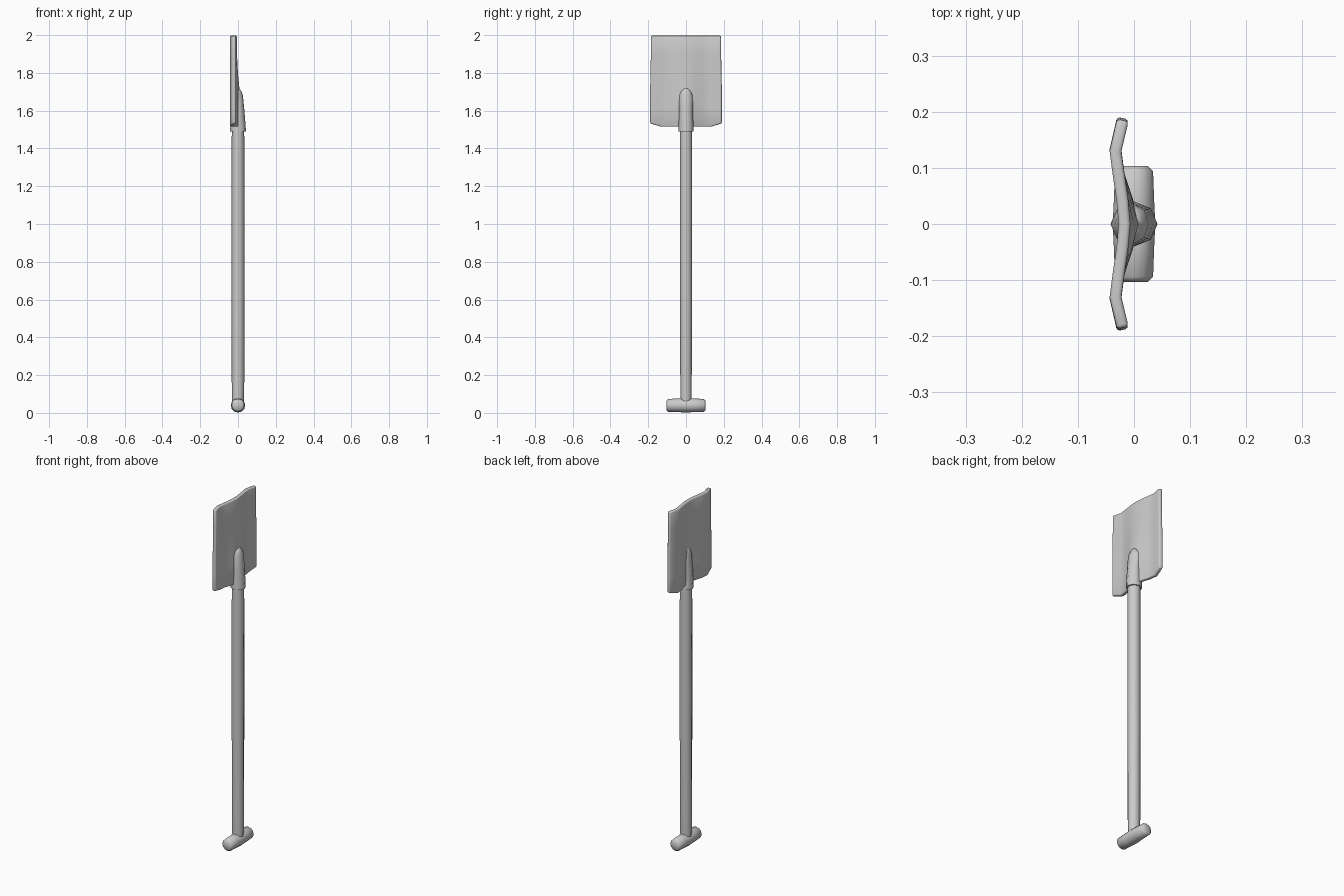
import bpy, bmesh, math
from mathutils import Matrix

if "Cube" in bpy.data.objects:
    bpy.data.objects.remove(bpy.data.objects["Cube"])


def finish(name, bm, angle=50):
    bmesh.ops.recalc_face_normals(bm, faces=bm.faces)
    me = bpy.data.meshes.new(name)
    bm.to_mesh(me)
    bm.free()
    ob = bpy.data.objects.new(name, me)
    bpy.context.collection.objects.link(ob)
    bpy.ops.object.select_all(action='DESELECT')
    bpy.context.view_layer.objects.active = ob
    ob.select_set(True)
    bpy.ops.object.shade_smooth_by_angle(angle=math.radians(angle))
    return ob


def loft(name, rings, sides, matrix=Matrix(), angle=50):
    """Rings are (z, centre x, radius x, radius y)."""
    bm = bmesh.new()
    loops = []
    for z, cx, rx, ry in rings:
        loops.append([bm.verts.new((cx + rx * math.cos(2 * math.pi * i / sides),
                                    ry * math.sin(2 * math.pi * i / sides), z))
                      for i in range(sides)])
    for a, b in zip(loops, loops[1:]):
        for i in range(sides):
            j = (i + 1) % sides
            bm.faces.new((a[i], a[j], b[j], b[i]))
    bm.faces.new(loops[0])
    bm.faces.new(loops[-1])
    bmesh.ops.transform(bm, matrix=matrix, verts=bm.verts)
    return finish(name, bm, angle)


# long shaft
loft("shaft", [(0.045, 0, 0.030, 0.028), (0.10, 0, 0.033, 0.030),
               (0.8, 0, 0.034, 0.033), (1.53, 0, 0.033, 0.033)], 8)

# cross grip at the foot of the shaft
loft("grip", [(-0.103, 0, 0.025, 0.025), (-0.094, 0, 0.034, 0.034),
              (-0.04, 0, 0.036, 0.036), (0, 0, 0.038, 0.038),
              (0.04, 0, 0.036, 0.036), (0.094, 0, 0.034, 0.034),
              (0.103, 0, 0.025, 0.025)], 12,
     Matrix.Translation((0, 0, 0.038 + 0.002)) @ Matrix.Rotation(math.pi / 2, 4, 'X'))

# socket that tapers into the blade
loft("socket", [(1.49, 0, 0.042, 0.040), (1.525, 0, 0.040, 0.039),
                (1.60, 0, 0.034, 0.037), (1.68, 0, 0.026, 0.035),
                (1.703, -0.002, 0.020, 0.027), (1.717, -0.004, 0.012, 0.014)], 8)

# blade: curved sheet with a central rise that grows towards the socket
half = [(0.0, -0.017, 1.0), (0.045, -0.021, 0.45), (0.085, -0.027, 0.0),
        (0.13, -0.033, 0.0), (0.185, -0.020, 0.0)]
section = [(-y, x, k) for y, x, k in reversed(half[1:])] + half
rows = [(1.515, 0.017, 1.02), (1.62, 0.016, 1.02), (1.72, 0.014, 1.02),
        (1.80, 0.006, 1.01), (1.90, 0.001, 1.0), (1.997, 0.0, 1.0)]
bm = bmesh.new()
grid = []
for r, (z, rise, wide) in enumerate(rows):
    grid.append([bm.verts.new((x + rise * k, y * wide,
                               z + (0.018 if r == 0 and abs(y) > 0.15 else 0)))
                 for y, x, k in section])
for a, b in zip(grid, grid[1:]):
    for i in range(len(section) - 1):
        bm.faces.new((a[i], a[i + 1], b[i + 1], b[i]))
blade = finish("blade", bm)
sol = blade.modifiers.new("thickness", 'SOLIDIFY')
sol.thickness = 0.021
sol.offset = 0
bev = blade.modifiers.new("rounded_rim", 'BEVEL')
bev.width = 0.006
bev.segments = 2
bev.limit_method = 'ANGLE'
bev.angle_limit = math.radians(50)
